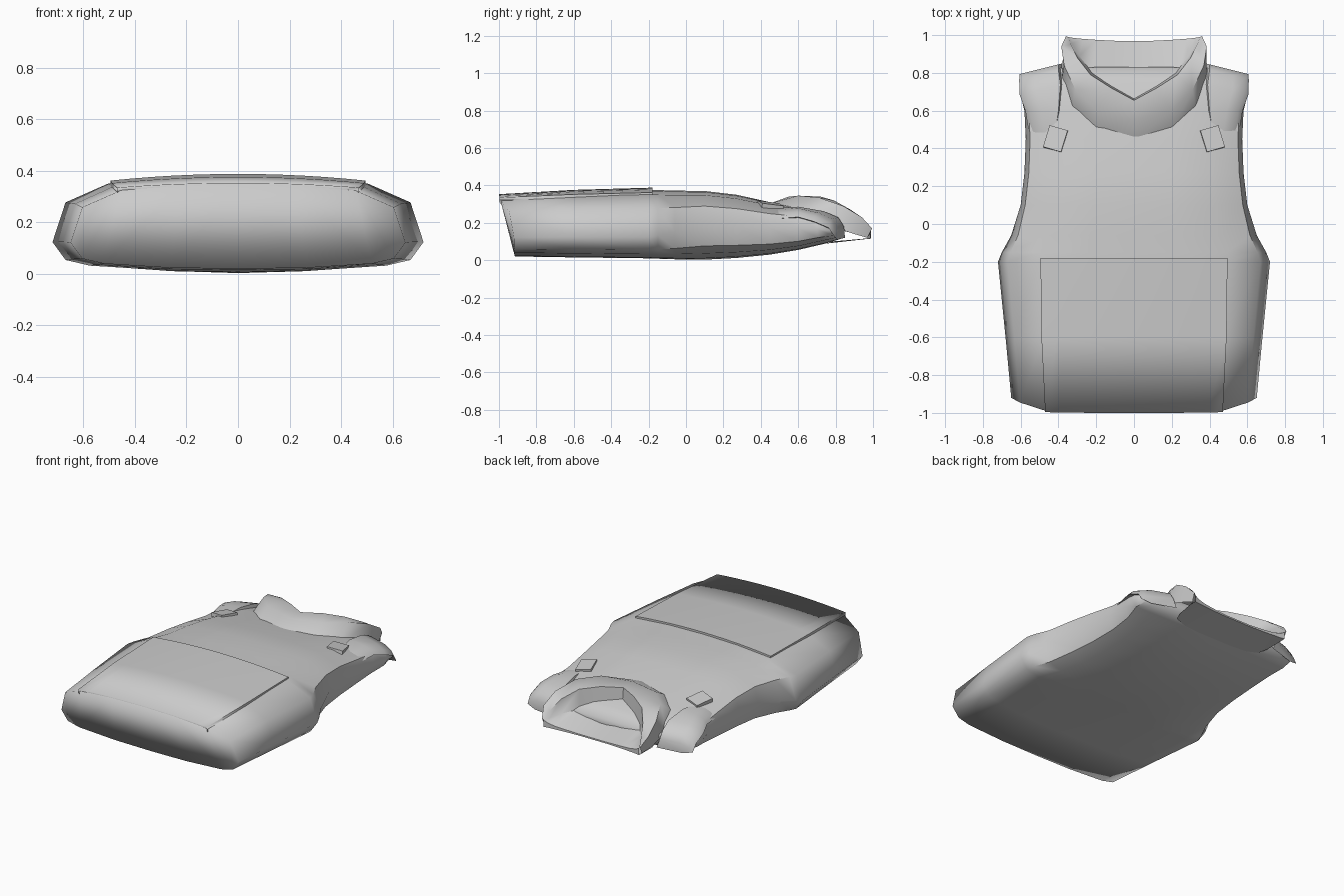
import bpy
import bmesh
import math
from mathutils import Matrix, Vector

cube = bpy.data.objects.get("Cube")
if cube:
    bpy.data.objects.remove(cube)

grey = bpy.data.materials.new("matte grey")
grey.use_nodes = True
grey.diffuse_color = (0.6, 0.6, 0.6, 1)
grey.node_tree.nodes["Principled BSDF"].inputs["Base Color"].default_value = grey.diffuse_color


def finish(name, bm, angle=None):
    """Turn a bmesh into a smooth shaded grey object."""
    bmesh.ops.recalc_face_normals(bm, faces=bm.faces)
    mesh = bpy.data.meshes.new(name)
    bm.to_mesh(mesh)
    bm.free()
    obj = bpy.data.objects.new(name, mesh)
    bpy.context.collection.objects.link(obj)
    mesh.materials.append(grey)
    mesh.shade_smooth()
    if angle:
        bpy.ops.object.select_all(action="DESELECT")
        obj.select_set(True)
        bpy.context.view_layer.objects.active = obj
        bpy.ops.object.shade_smooth_by_angle(angle=math.radians(angle))


def loft(bm, rings, closed=True):
    """Bridge rows of points with quads."""
    rows = [[bm.verts.new(p) for p in ring] for ring in rings]
    for a, b in zip(rows, rows[1:]):
        n = len(a)
        for i in range(n if closed else n - 1):
            j = (i + 1) % n
            bm.faces.new((a[i], a[j], b[j], b[i]))
    return rows


def cap(bm, row):
    """Close a mirrored ring with strips running from its top to its bottom."""
    half = len(row) // 2
    left = row[:half + 1]
    right = [row[0]] + row[:half - 1:-1]
    for side in (left, right):
        for i in range(half // 2):
            j = half - i
            quad = [side[i], side[i + 1], side[j - 1], side[j]]
            bm.faces.new(list(dict.fromkeys(quad)))


def interp(table, y):
    """Linear lookup of a row of values by its first entry."""
    for a, b in zip(table, table[1:]):
        if y <= b[0]:
            t = max(0, (y - a[0]) / (b[0] - a[0]))
            return [p + (q - p) * t for p, q in zip(a[1:], b[1:])]
    return table[-1][1:]


# Body stations: y, half width, top height, bottom height
STATIONS = [
    (-0.95, 0.65, 0.347, 0.02), (-0.6, 0.68, 0.367, 0.015), (-0.2, 0.72, 0.376, 0.01),
    (-0.15, 0.7, 0.375, 0.008), (-0.06, 0.65, 0.372, 0.005), (0.1, 0.6, 0.37, 0.003),
    (0.27, 0.58, 0.35, 0.012), (0.45, 0.573, 0.31, 0.03), (0.6, 0.58, 0.285, 0.055),
    (0.75, 0.605, 0.245, 0.09), (0.83, 0.59, 0.195, 0.115)]
# Half sections as fractions of width and height, over the flank and the armhole
FLANK = [(0, 1), (0.35, 0.985), (0.7, 0.93), (0.93, 0.73), (1, 0.31),
         (0.93, 0.12), (0.8, 0.06), (0.4, 0.01), (0, 0)]
ARMHOLE = [(0, 1), (0.35, 0.985), (0.72, 0.94), (0.96, 0.78), (1, 0.5),
           (0.95, 0.2), (0.8, 0.09), (0.4, 0.02), (0, 0)]


def hem(x, z):
    """Slanted lower edge, longest at the front centre."""
    return -0.91 - 0.09 * z / 0.35 * min(1, max(0.1, (0.72 - abs(x)) / 0.22))


def section(y):
    w, top, low = interp(STATIONS, y)
    blend = min(1, max(0, (y + 0.2) / 0.3))
    half = []
    for f, a in zip(FLANK, ARMHOLE):
        u, v = (p + (q - p) * blend for p, q in zip(f, a))
        half.append((u * w, low + v * (top - low)))
    ring = half + [(-x, z) for x, z in half[-2:0:-1]]
    points = []
    for x, z in ring:
        py = y
        if y < -0.9:
            py = hem(x, z)
        elif y > 0.7:
            py -= 0.25 * max(0, abs(x) - 0.4)
        points.append(Vector((x, py, z)))
    return points


# Vest body with closed hem and shoulders
bm = bmesh.new()
rows = loft(bm, [section(s[0]) for s in STATIONS])
cap(bm, rows[0])
cap(bm, rows[-1])
# Crisp seams along the armholes
for a, b in zip(rows[3:], rows[4:]):
    for i in (3, 5, 11, 13):
        bm.edges.get((a[i], b[i])).smooth = False
finish("vest_body", bm)

# Raised front panel that rolls over the hem, with its edges tucked into the body
bm = bmesh.new()
panel = []
for y, w, top, side in ((-0.95, 0.47, 0.353, 0.335), (-0.6, 0.49, 0.376, 0.352), (-0.18, 0.495, 0.388, 0.362)):
    row = []
    for i in range(-6, 7):
        x = w * i / 6
        z = top + (side - top) * (i / 6) ** 2
        row.append((x, hem(x, z) if y < -0.9 else y, z))
    (xa, ya, za), (xb, yb, zb) = row[0], row[-1]
    panel.append([(xa, ya, za - 0.025)] + row + [(xb, yb, zb - 0.025)])
panel.append([(x, y, z - 0.025) for x, y, z in panel[-1]])
panel.insert(0, [(x, hem(x, z - 0.02) + 0.002, z - 0.02) for x, y, z in panel[0]])
rows = loft(bm, panel, closed=False)
# Crisp sides and top edge
for a, b in zip(rows[1:], rows[2:]):
    for i in (1, -2):
        bm.edges.get((a[i], b[i])).smooth = False
for a, b in zip(rows[3], rows[3][1:]):
    bm.edges.get((a, b)).smooth = False
finish("front_panel", bm)

# Collar half rows: underside, base, crest, lip, inner wall foot and back edge
COLLAR = [
    [(0, 0.75, 0.09), (0.12, 0.75, 0.09), (0.24, 0.76, 0.09), (0.32, 0.78, 0.1), (0.34, 0.84, 0.105), (0.35, 0.95, 0.115)],
    [(0, 0.44, 0.3), (0.2, 0.495, 0.285), (0.33, 0.6, 0.25), (0.385, 0.75, 0.19), (0.375, 0.9, 0.14), (0.355, 0.97, 0.12)],
    [(0, 0.55, 0.34), (0.2, 0.6, 0.345), (0.31, 0.71, 0.335), (0.37, 0.84, 0.29), (0.385, 0.94, 0.23), (0.36, 0.995, 0.17)],
    [(0, 0.655, 0.34), (0.12, 0.72, 0.34), (0.23, 0.79, 0.32), (0.3, 0.88, 0.27), (0.335, 0.95, 0.21), (0.35, 0.99, 0.165)],
    [(0, 0.67, 0.2), (0.11, 0.73, 0.2), (0.22, 0.8, 0.195), (0.29, 0.89, 0.18), (0.33, 0.955, 0.165), (0.35, 0.99, 0.16)],
    [(0, 0.97, 0.125), (0.1, 0.97, 0.125), (0.2, 0.975, 0.13), (0.27, 0.98, 0.135), (0.32, 0.985, 0.145), (0.35, 0.99, 0.16)],
]
bm = bmesh.new()
full = [[(-x, y, z) for x, y, z in row[:0:-1]] + row for row in COLLAR]
back = [(x, y, 0.115) for x, y, z in full[-1]]
loft(bm, full[1:] + [back, full[0]], closed=False)
bmesh.ops.remove_doubles(bm, verts=bm.verts, dist=0.006)
finish("collar", bm, 55)

# Padded shoulder straps and their buckles: y, inner x, outer x, height
STRAP = [(0.46, 0.4, 0.55, 0.275), (0.6, 0.38, 0.572, 0.286), (0.73, 0.37, 0.602, 0.262),
         (0.81, 0.38, 0.605, 0.228), (0.84, 0.38, 0.602, 0.18)]
for side, label in ((1, "left"), (-1, "right")):
    bm = bmesh.new()
    rings = []
    for y, a, b, z in STRAP:
        ring = [(a, z - 0.06), (a + 0.02, z), (b - 0.08, z - 0.008), (b - 0.02, z - 0.028),
                (b + 0.003, z - 0.055), (b - 0.06, z - 0.07)]
        rings.append([(side * x, y - 0.25 * (x - 0.42) * (y > 0.7), h) for x, h in ring])
    rows = loft(bm, rings)
    bm.faces.new(rows[0])
    bm.faces.new(rows[-1])
    finish(label + "_shoulder_strap", bm, 60)

    bm = bmesh.new()
    place = (Matrix.Translation((side * 0.415, 0.45, 0.29))
             @ Matrix.Rotation(side * 0.3, 4, "Z") @ Matrix.Rotation(-0.12, 4, "X")
             @ Matrix.Rotation(side * 0.15, 4, "Y") @ Matrix.Diagonal((0.1, 0.12, 0.03, 1)))
    bmesh.ops.create_cube(bm, size=1, matrix=place)
    finish(label + "_buckle", bm, 30)
